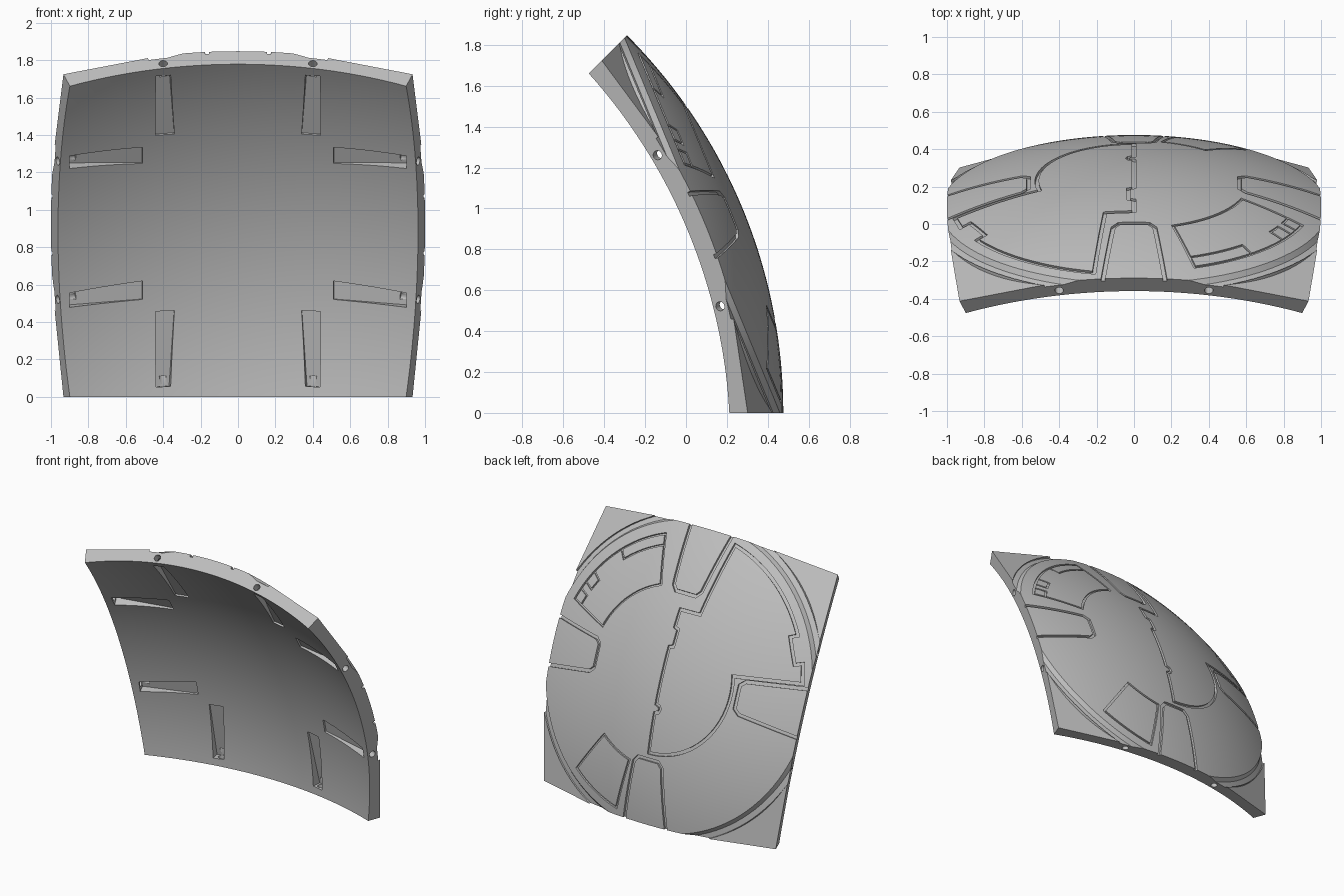
import bpy
import bmesh
from math import sin, cos, tan, radians, sqrt, hypot, ceil, pi

cube = bpy.data.objects.get("Cube")
if cube:
    bpy.data.objects.remove(cube, do_unlink=True)

OUTER, INNER = 2.613, 2.515      # shell radii
HALF = radians(22.5)             # half angle spanned by the panel
CENTRE_Y = -2.137
CELLS = 48


# Panel coordinates: a across, b up, c outward from the sphere centre
def place(p):
    a, b, c = p
    return (a, CENTRE_Y - sin(HALF) * b + cos(HALF) * c,
            cos(HALF) * b + sin(HALF) * c)


def on_sphere(a, b, radius, base=OUTER):
    k = radius / base
    return (a * k, b * k, sqrt(base * base - a * a - b * b) * k)


def turn(p, quarter):
    for _ in range(quarter):
        p = (-p[1], p[0]) + tuple(p[2:])
    return p


def polar(r, start, end, steps=24):
    angles = [radians(start + (end - start) * i / steps) for i in range(steps + 1)]
    return [(r * cos(t), r * sin(t)) for t in angles]


def finish(bm, name):
    bmesh.ops.recalc_face_normals(bm, faces=bm.faces)
    mesh = bpy.data.meshes.new(name)
    bm.to_mesh(mesh)
    bm.free()
    obj = bpy.data.objects.new(name, mesh)
    bpy.context.scene.collection.objects.link(obj)
    return obj


def loft(bm, rings, closed=False):
    rows = [[bm.verts.new(place(p)) for p in ring] for ring in rings]
    n = len(rows[0])
    pairs = list(zip(rows, rows[1:]))
    if closed:
        pairs.append((rows[-1], rows[0]))
    else:
        bm.faces.new(rows[0])
        bm.faces.new(rows[-1])
    for r, s in pairs:
        for i in range(n):
            j = (i + 1) % n
            bm.faces.new((r[i], r[j], s[j], s[i]))


def resample(path, closed):
    ends = path[1:] + path[:1] if closed else path[1:]
    points = []
    for p, q in zip(path, ends):
        n = max(1, ceil(hypot(q[0] - p[0], q[1] - p[1]) / 0.04))
        points += [(p[0] + (q[0] - p[0]) * i / n, p[1] + (q[1] - p[1]) * i / n)
                   for i in range(n)]
    return points if closed else points + [path[-1]]


def unit(p, q):
    x, y = q[0] - p[0], q[1] - p[1]
    d = hypot(x, y)
    return x / d, y / d


# Sweep a cross-section of (sideways, height) pairs along a path on the sphere
def sweep(bm, path, section, closed=False):
    pts = resample(path, closed)
    n, rings = len(pts), []
    for i, p in enumerate(pts):
        before = pts[i - 1] if closed or i else None
        after = pts[(i + 1) % n] if closed or i < n - 1 else None
        t0 = unit(before, p) if before else unit(p, after)
        t1 = unit(p, after) if after else t0
        sx, sy = t0[1] + t1[1], -t0[0] - t1[0]
        d = hypot(sx, sy)
        sx, sy = sx / d, sy / d
        miter = min(1.5, 1 / max(0.1, sx * t0[1] - sy * t0[0]))
        rings.append([on_sphere(p[0] + sx * o * miter, p[1] + sy * o * miter,
                                OUTER + h) for o, h in section])
    loft(bm, rings, closed)


def groove(width, depth):
    w = width / 2
    return [(-w, 0.05), (-w, -depth), (w, -depth), (w, 0.05)]


# Curved shell
bm = bmesh.new()
slopes = [tan(HALF * (2 * i / CELLS - 1)) for i in range(CELLS + 1)]
grids = []
for radius in (OUTER, INNER):
    grid = []
    for v in slopes:
        scale = [radius / sqrt(u * u + v * v + 1) for u in slopes]
        grid.append([bm.verts.new(place((u * k, v * k, k)))
                     for u, k in zip(slopes, scale)])
    for r, s in zip(grid, grid[1:]):
        for i in range(CELLS):
            bm.faces.new((r[i], r[i + 1], s[i + 1], s[i]))
    grids.append(grid)


def border(g):
    return (g[0][:-1] + [row[-1] for row in g[:-1]]
            + g[-1][:0:-1] + [row[0] for row in g[:0:-1]])


rim, lip = border(grids[0]), border(grids[1])
for i in range(len(rim)):
    j = (i + 1) % len(rim)
    bm.faces.new((rim[i], rim[j], lip[j], lip[i]))
shell = finish(bm, "shell_panel")


def cut(bm, name):
    cutter = finish(bm, name)
    cutter.hide_render = True
    mod = shell.modifiers.new(name, "BOOLEAN")
    mod.operation, mod.solver, mod.object = "DIFFERENCE", "EXACT", cutter
    bpy.context.view_layer.objects.active = shell
    bpy.ops.object.modifier_apply(modifier=mod.name)
    bpy.data.objects.remove(cutter, do_unlink=True)


# Flat corner facets outside the disc
bm = bmesh.new()
for k in range(4):
    outline = polar(1.09, 20, 70) + [(0.37, 1.25), (1.25, 1.25), (1.25, 0.37)]
    floor = [(a, b, 2.255 - 0.394 * ((a + b) / sqrt(2) - 1.315)) for a, b in outline]
    top = [(a, b, 2.7) for a, b in outline]
    loft(bm, [[turn(p, k) for p in ring] for ring in (floor, top)])
cut(bm, "corner_facets")

# Bevelled channel around the disc
bm = bmesh.new()
channel = [(-0.035, 0.01), (0, -0.022), (0.035, -0.022), (0.035, 0.05), (-0.035, 0.05)]
for k in range(4):
    sweep(bm, polar(1.06, 90 * k + 9, 90 * k + 81), channel)
cut(bm, "disc_channel")

# Tab outlines at the middle of each edge
bm = bmesh.new()
half_tab = [(0.174, 1.06), (0.112, 0.6), (0.08, 0.565)]
tab = half_tab + [(-a, b) for a, b in reversed(half_tab)]
for k in range(4):
    sweep(bm, [turn(p, k) for p in tab], groove(0.022, 0.016))
cut(bm, "tab_grooves")

# Large hatch seam and the two curved sector panels
bm = bmesh.new()
hatch = [(-0.155, 0.458), (0, 0.455), (0, 0.335), (-0.03, 0.325), (-0.03, 0.21),
         (0, 0.2), (0, -0.19), (-0.028, -0.2), (-0.035, -0.22), (-0.028, -0.24),
         (0, -0.25)]
hatch += polar(0.52, 270, 166)
hatch += [(-0.957, 0.19), (-0.925, 0.32), (-0.877, 0.3), (-0.797, 0.47)]
hatch += polar(0.973, 149.7, 102.7)
sweep(bm, hatch, groove(0.02, 0.015), closed=True)
for inner, outer, start, end in ((0.61, 0.95, 19, 70), (0.62, 0.975, -76, -52)):
    sweep(bm, polar(inner, start, end) + polar(outer, end, start),
          groove(0.014, 0.012), closed=True)
cut(bm, "panel_seams")

# Small compartments inside the upper sector
bm = bmesh.new()
for path in (polar(0.875, 70, 48.5) + polar(0.95, 48.5, 48.5, 1)[:1],
             polar(0.87, 19, 24, 4) + polar(0.95, 24, 24, 1)[:1],
             polar(0.95, 27.5, 27.5, 1)[:1] + polar(0.87, 27.5, 33, 4)
             + polar(0.95, 33, 33, 1)[:1]):
    sweep(bm, path, groove(0.012, 0.01))
cut(bm, "compartment_seams")

# Wedge pockets on the inside, two along each edge
bm = bmesh.new()
for k in range(4):
    for side in (-1, 1):
        rings = []
        for s, near, far, depth in ((0.51, 0.34, 0.44, 0.012), (0.9, 0.36, 0.438, 0.062)):
            ring = [on_sphere(s, side * t, INNER + h, INNER)
                    for t, h in ((near, -0.05), (far, -0.05), (far, depth), (near, depth))]
            rings.append([turn(p, k) for p in ring])
        loft(bm, rings)
cut(bm, "wedge_pockets")

# Bolt holes running from the rim into the pockets
bm = bmesh.new()
for k in range(4):
    for side in (-1, 1):
        rings = []
        for reach in (-0.11, 0.08):
            s = 0.964 + reach * cos(HALF)
            c = 2.328 - reach * sin(HALF)
            ring = []
            for i in range(16):
                x, y = 0.023 * cos(i * pi / 8), 0.023 * sin(i * pi / 8)
                ring.append(turn((s + y * sin(HALF), side * 0.4 + x, c + y * cos(HALF)), k))
            rings.append(ring)
        loft(bm, rings)
cut(bm, "bolt_holes")

# Single grey finish
grey = bpy.data.materials.new("plain_grey")
grey.use_nodes = True
colour = (0.52, 0.52, 0.52, 1)
grey.diffuse_color = colour
grey.node_tree.nodes["Principled BSDF"].inputs["Base Color"].default_value = colour
shell.data.materials.clear()
shell.data.materials.append(grey)
for face in shell.data.polygons:
    face.material_index = 0

bpy.context.view_layer.objects.active = shell
shell.select_set(True)
bpy.ops.object.shade_smooth_by_angle(angle=radians(25))
